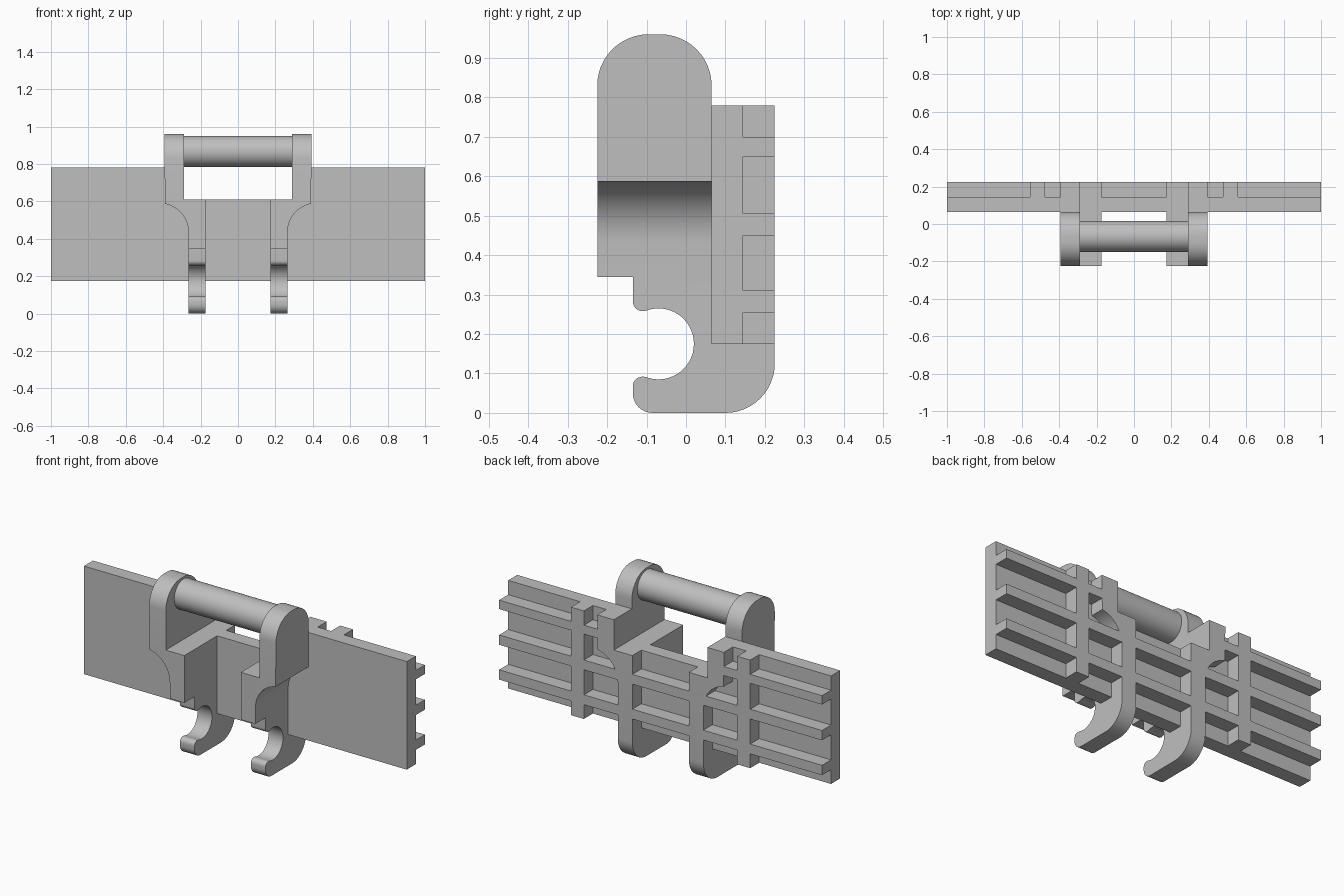
import bpy
import bmesh
from math import sin, cos, radians

cube = bpy.data.objects.get("Cube")
if cube:
    bpy.data.objects.remove(cube, do_unlink=True)

GREY = (0.52, 0.52, 0.52, 1)
mat = bpy.data.materials.new("plain grey")
mat.use_nodes = True
mat.diffuse_color = GREY
mat.node_tree.nodes["Principled BSDF"].inputs["Base Color"].default_value = GREY


def arc(cx, cy, r, start, end, steps=12):
    angles = [radians(start + (end - start) * i / steps) for i in range(steps + 1)]
    return [(cx + r * cos(a), cy + r * sin(a)) for a in angles]


def prism(name, profile, axis, low, high):
    """Extrude a closed 2D profile along x (profile is y,z) or y (profile is x,z)."""
    def place(p, d):
        return (d, p[0], p[1]) if axis == "x" else (p[0], d, p[1])
    bm = bmesh.new()
    rings = [[bm.verts.new(place(p, d)) for p in profile] for d in (low, high)]
    n = len(profile)
    for ring in rings:
        bm.faces.new(ring)
    for i in range(n):
        j = (i + 1) % n
        bm.faces.new((rings[0][i], rings[0][j], rings[1][j], rings[1][i]))
    bmesh.ops.recalc_face_normals(bm, faces=bm.faces)
    mesh = bpy.data.meshes.new(name)
    bm.to_mesh(mesh)
    bm.free()
    mesh.materials.append(mat)
    obj = bpy.data.objects.new(name, mesh)
    bpy.context.collection.objects.link(obj)
    return obj


def box(name, x0, x1, y0, y1, z0, z1):
    return prism(name, [(x0, z0), (x1, z0), (x1, z1), (x0, z1)], "y", y0, y1)


def activate(obj):
    bpy.ops.object.select_all(action="DESELECT")
    obj.select_set(True)
    bpy.context.view_layer.objects.active = obj


def smooth(obj):
    activate(obj)
    bpy.ops.object.shade_smooth_by_angle(angle=radians(30))


FRONT, PLATE_FRONT, PLATE_BACK, BACK = -0.225, 0.065, 0.145, 0.225
BOTTOM, TOP, NOTCH = 0.175, 0.78, 0.61
INNER, OUTER = 0.29, 0.395

# Wide plate with a notch in the top edge
prism("back_plate", [(-1, BOTTOM), (1, BOTTOM), (1, TOP), (INNER, TOP), (INNER, NOTCH),
                     (-INNER, NOTCH), (-INNER, TOP), (-1, TOP)], "y", PLATE_FRONT, PLATE_BACK)

# Horizontal ribs on the back; the top one is split by the notch
box("lower_rib", -1, 1, PLATE_BACK, BACK, 0.255, 0.31)
box("middle_rib", -1, 1, PLATE_BACK, BACK, 0.45, 0.505)

# Side outline of an arm: rounded head, step, open hook and rounded heel
side = [(BACK, TOP), (PLATE_FRONT, TOP)]
side += arc(-0.065, 0.83, 0.13, 0, 90)
side += arc(-0.095, 0.83, 0.13, 90, 180)
side += [(FRONT, 0.345), (-0.135, 0.345)]
side += arc(-0.11, 0.283, 0.025, 180, 285, 8)
side += arc(-0.07, 0.175, 0.09, 100, -100, 28)
side += arc(-0.11, 0.067, 0.025, 75, 180, 8)
side += arc(-0.085, 0.05, 0.05, 180, 270, 8)
side += arc(0.1, 0.125, 0.125, 270, 360)

# Front outline of an arm: narrow hook leg flaring into the wider head
front = [(0.175, -0.1), (0.265, -0.1)]
front += arc(0.42, 0.435, 0.155, 180, 101)
front += [(OUTER, 1.1), (INNER, 1.1), (INNER, NOTCH), (0.175, NOTCH)]

for sign, label in ((1, "left"), (-1, "right")):
    # Arm is the overlap of the two extruded outlines
    arm = prism(label + "_hook_arm", side, "x", *sorted((sign * 0.1, sign * 0.5)))
    cutter = prism("arm_cutter", [(sign * x, z) for x, z in front], "y", -0.4, 0.4)
    cutter.hide_render = True
    mod = arm.modifiers.new("front_shape", "BOOLEAN")
    mod.operation = "INTERSECT"
    mod.solver = "EXACT"
    mod.object = cutter
    activate(arm)
    bpy.ops.object.modifier_apply(modifier=mod.name)
    bpy.data.objects.remove(cutter, do_unlink=True)
    smooth(arm)

    # Upright rib and split top rib
    a, b = sorted((sign * 0.475, sign * 0.555))
    box(label + "_upright_rib", a, b, PLATE_BACK, BACK, BOTTOM, TOP)
    a, b = sorted((sign * 0.35, sign))
    box(label + "_top_rib", a, b, PLATE_BACK, BACK, 0.65, 0.70)

# Round bar between the two heads
smooth(prism("cross_bar", arc(-0.067, 0.866, 0.083, 0, 352.5, 47), "x", -0.3, 0.3))
